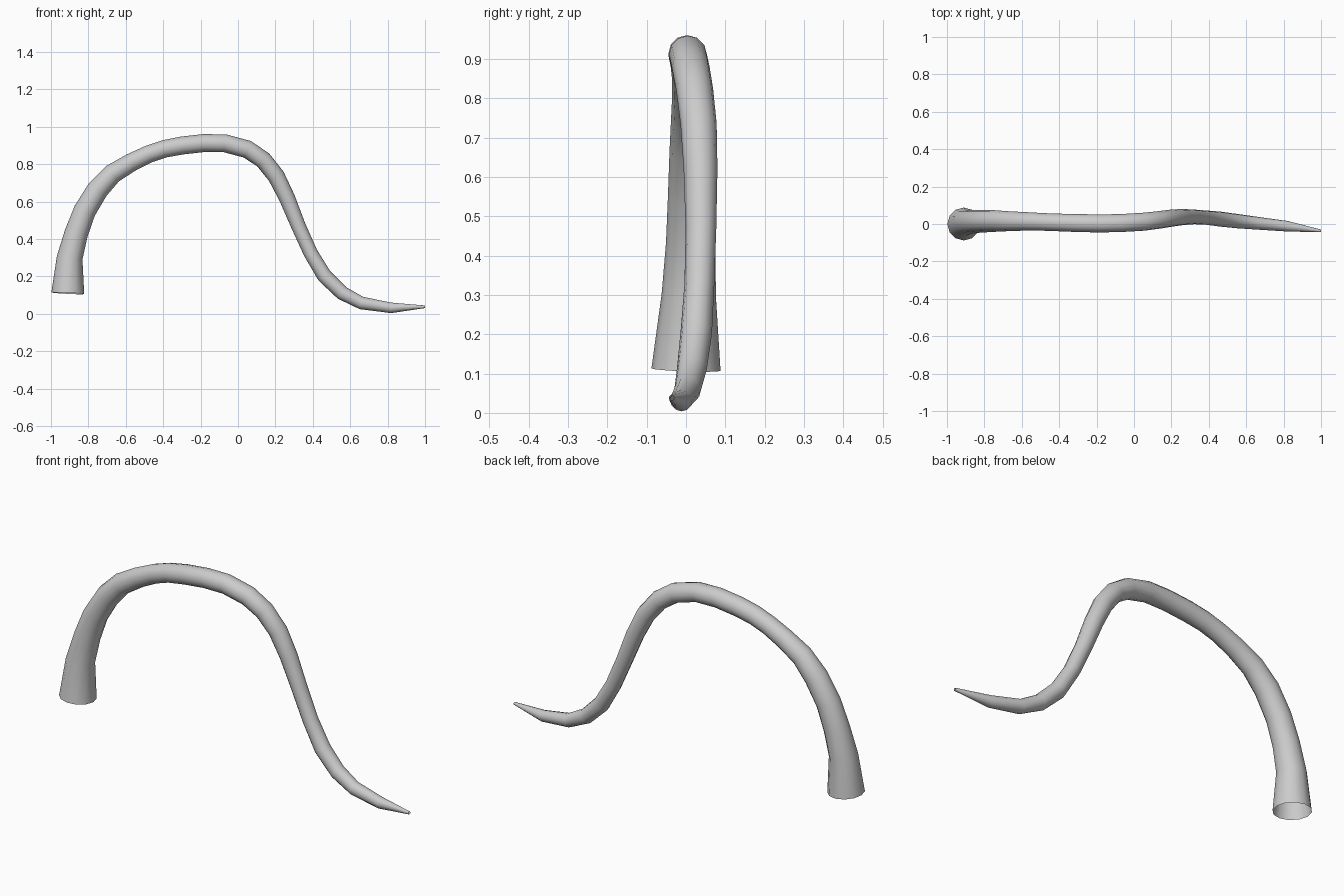
import bpy
import bmesh
import math
from mathutils import Vector

default_cube = bpy.data.objects.get("Cube")
if default_cube:
    bpy.data.objects.remove(default_cube, do_unlink=True)

SIDES = 12

# Centre line of the tail from root to tip: x, y, z, radius
tail_path = [
    (-.91, 0, .11, .088), (-.9, .007, .3, .069), (-.865, .012, .43, .063),
    (-.82, .014, .55, .06), (-.75, .016, .665, .058), (-.67, .015, .75, .053),
    (-.57, .014, .81, .049), (-.48, .011, .853, .047), (-.395, .008, .882, .047),
    (-.3, .005, .9, .048), (-.185, .003, .913, .048), (-.07, .005, .912, .048),
    (.05, .012, .88, .048), (.135, .022, .823, .047), (.205, .032, .735, .046),
    (.262, .037, .62, .043), (.323, .038, .47, .039), (.388, .034, .326, .038),
    (.462, .026, .203, .04), (.556, .015, .112, .038), (.66, .004, .058, .034),
    (.82, -.012, .032, .028), (1, -.037, .038, .007),
]


def flat_material(name, colour):
    material = bpy.data.materials.new(name)
    material.use_nodes = True
    material.diffuse_color = colour
    shader = material.node_tree.nodes["Principled BSDF"]
    shader.inputs["Base Color"].default_value = colour
    return material


def add_ring(bm, centre, tangent, radius):
    """Add a circle of vertices square to the centre line."""
    side = Vector((0, 1, 0))
    side = (side - tangent * side.dot(tangent)).normalized()
    up = tangent.cross(side)
    angles = [math.tau * step / SIDES for step in range(SIDES)]
    return [bm.verts.new(centre + radius * (side * math.cos(a) + up * math.sin(a)))
            for a in angles]


def tapered_tube(name, path, material):
    """Skin an open-ended tube along a path of centres and radii."""
    bm = bmesh.new()
    centres = [Vector(point[:3]) for point in path]
    last = len(path) - 1
    rings = []
    for index, point in enumerate(path):
        before = centres[max(index - 1, 0)]
        after = centres[min(index + 1, last)]
        tangent = (after - before).normalized()
        rings.append(add_ring(bm, centres[index], tangent, point[3]))
    for lower, upper in zip(rings, rings[1:]):
        for i in range(SIDES):
            j = (i + 1) % SIDES
            face = bm.faces.new((lower[i], lower[j], upper[j], upper[i]))
            face.smooth = True
    mesh = bpy.data.meshes.new(name)
    bm.to_mesh(mesh)
    bm.free()
    mesh.materials.append(material)
    tube = bpy.data.objects.new(name, mesh)
    bpy.context.collection.objects.link(tube)
    return tube


# Curved tail, open at the root
light_grey = flat_material("light_grey", (.6, .6, .6, 1))
tapered_tube("tail", tail_path, light_grey)
